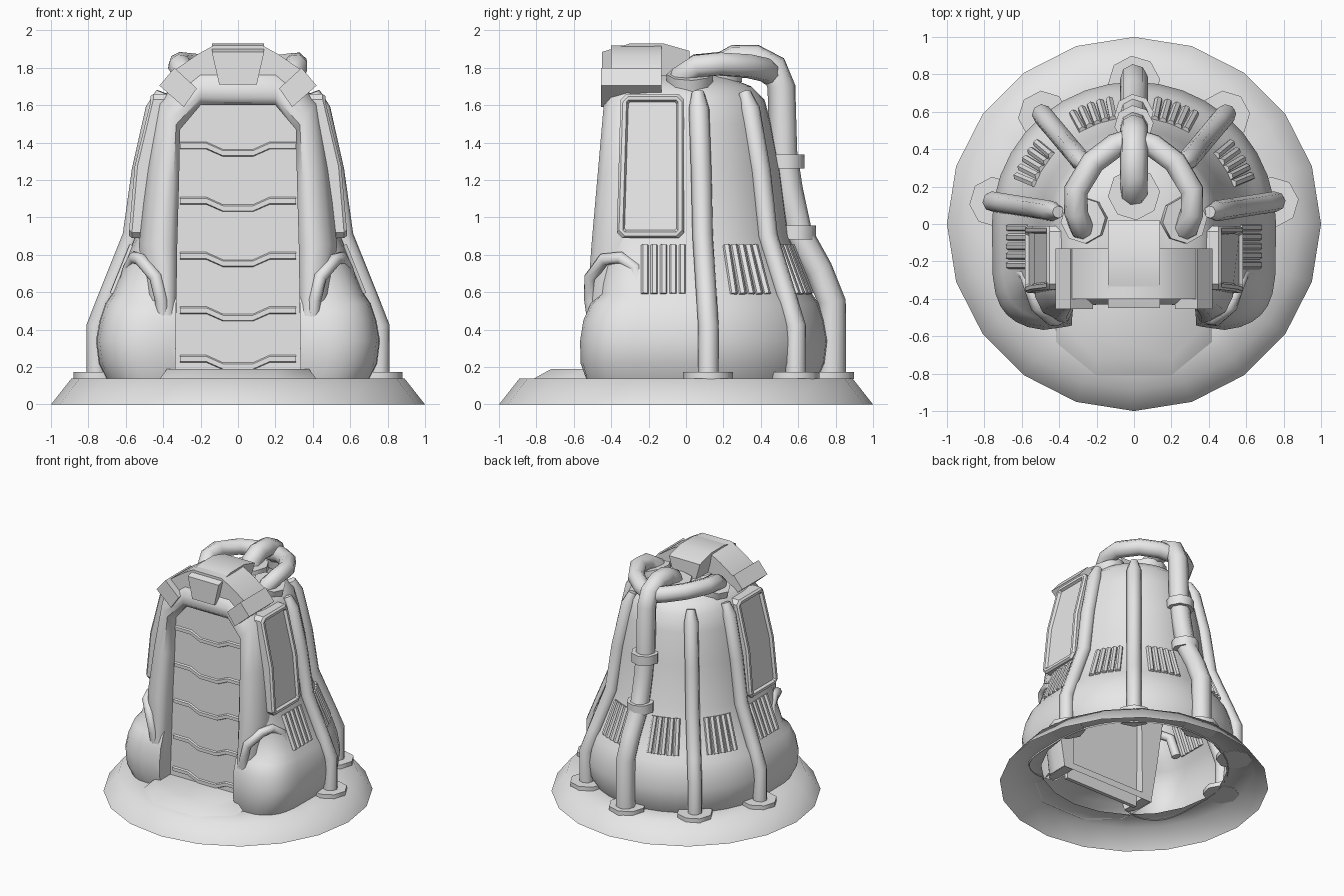
import bpy, bmesh, math
from mathutils import Vector

if "Cube" in bpy.data.objects:
    bpy.data.objects.remove(bpy.data.objects["Cube"])

grey = bpy.data.materials.new("light grey")
grey.diffuse_color = (0.8, 0.8, 0.8, 1)
grey.use_nodes = True
grey.node_tree.nodes["Principled BSDF"].inputs["Base Color"].default_value = grey.diffuse_color


def finish(name, bm, angle=40):
    """Turn a bmesh into a named, shaded object."""
    bmesh.ops.recalc_face_normals(bm, faces=bm.faces)
    me = bpy.data.meshes.new(name)
    bm.to_mesh(me)
    bm.free()
    for p in me.polygons:
        p.use_smooth = True
    me.set_sharp_from_angle(angle=math.radians(angle))
    me.materials.append(grey)
    ob = bpy.data.objects.new(name, me)
    bpy.context.collection.objects.link(ob)
    return ob


def loft(rings, cap_start=True, cap_end=True):
    """Skin a list of equal closed rings."""
    bm = bmesh.new()
    vs = [[bm.verts.new(p) for p in r] for r in rings]
    n = len(rings[0])
    for a, b in zip(vs, vs[1:]):
        for i in range(n):
            j = (i + 1) % n
            bm.faces.new((a[i], a[j], b[j], b[i]))
    if cap_start:
        bm.faces.new(vs[0][::-1])
    if cap_end:
        bm.faces.new(vs[-1])
    return bm


def prism_y(pts, y0, y1):
    """Extrude an x,z outline along y."""
    return loft([[(x, y, z) for x, z in pts] for y in (y0, y1)])


def tube(name, pts, radius, sides=8, tip=1.0):
    """Sweep a round section along a path."""
    pts = [Vector(p) for p in pts]
    rings, side = [], None
    for i, p in enumerate(pts):
        t = (pts[min(i + 1, len(pts) - 1)] - pts[max(i - 1, 0)]).normalized()
        if side is None:
            side = t.cross(Vector((0.31, 0.2, 0.9)) if abs(t.z) < 0.8 else Vector((1, 0.1, 0)))
        side = (side - t * side.dot(t)).normalized()
        up = t.cross(side)
        r = radius * (tip if i == len(pts) - 1 else 1)
        rings.append([p + (side * math.cos(a) + up * math.sin(a)) * r
                      for a in [math.tau * k / sides for k in range(sides)]])
    return finish(name, loft(rings), 50)


def disc(name, c, axis, r, h, sides=8):
    c, axis = Vector(c), Vector(axis).normalized()
    return tube(name, [c - axis * h / 2, c + axis * h / 2], r, sides)


def lerp(table, z):
    for a, b in zip(table, table[1:]):
        if z <= b[0]:
            t = (z - a[0]) / (b[0] - a[0])
            return [u + (v - u) * t for u, v in zip(a, b)]
    return list(table[-1])


# Flared base skirt, open underneath
rings = [[(r * math.sin(math.tau * i / 20), r * math.cos(math.tau * i / 20), z) for i in range(20)]
         for r, z in ((0.69, 0.14), (0.89, 0.14), (1.0, 0.0))]
finish("base_skirt", loft(rings, False, False), 65)

# Doorstep, open underneath
step = [[(x, y, z) for x, y in ((-w, -0.3), (-w, f + 0.18), (-0.2, f), (0.2, f), (w, f + 0.18), (w, -0.3))]
        for w, f, z in ((0.42, -0.82, 0.135), (0.38, -0.72, 0.19))]
finish("doorstep", loft(step, False), 65)

# Body shell: round at the back, squared at the front (z, radius, front depth, lobe dip)
BODY = [(0.13, 0.70, 0.56, 0.25), (0.22, 0.745, 0.585, 0.22), (0.34, 0.76, 0.585, 0.2),
        (0.45, 0.74, 0.57, 0.2), (0.54, 0.71, 0.53, 0.15), (0.59, 0.675, 0.47, 0.0),
        (0.75, 0.61, 0.465, 0.0), (0.9, 0.55, 0.46, 0.0), (1.25, 0.505, 0.44, 0.0),
        (1.5, 0.455, 0.41, 0.0), (1.63, 0.42, 0.40, 0.0), (1.70, 0.35, 0.34, 0.0),
        (1.76, 0.2, 0.2, 0.0)]


def body_point(z, a):
    _, r, front, dip = lerp(BODY, z)
    c, s = math.cos(a), math.sin(a)
    if s >= 0:
        return Vector((r * c, r * s, z))
    x = r * math.copysign(abs(c) ** 0.42, c)
    y = -front * abs(s) ** 0.42
    return Vector((x, y * (1 - dip * max(0, 1 - abs(x) / 0.5)), z))


body = finish("body_shell", loft([[body_point(b[0], math.tau * i / 36) for i in range(36)] for b in BODY]), 45)

# Doorway cut out of the body
DOOR = [(-0.335, 0.1), (0.335, 0.1), (0.32, 1.48), (0.2, 1.61), (-0.2, 1.61), (-0.32, 1.48)]


def door_y(z):
    return -0.405 + 0.03 * z


bm = loft([[(x, -0.9, z) for x, z in DOOR], [(x, door_y(z) + 0.015, z) for x, z in DOOR]])
cutter = finish("doorway_cutter", bm)
cutter.hide_render = True
mod = body.modifiers.new("doorway", "BOOLEAN")
mod.operation, mod.object, mod.solver = "DIFFERENCE", cutter, "EXACT"
dg = bpy.context.evaluated_depsgraph_get()
cut = bpy.data.meshes.new_from_object(body.evaluated_get(dg))
body.modifiers.clear()
body.data = cut
bpy.data.objects.remove(cutter)
bm = bmesh.new()
bm.from_mesh(cut)
under = [f for f in bm.faces if f.normal.z < -0.9 and f.calc_center_median().z < 0.14]
bmesh.ops.delete(bm, geom=under, context="FACES")
bm.to_mesh(cut)
bm.free()
cut.set_sharp_from_angle(angle=math.radians(45))

# Door leaf with bent ribs
finish("door", loft([[(x, door_y(z) + d, z) for x, z in DOOR] for d in (0, 0.03)]), 20)
for k, z0 in enumerate((0.225, 0.485, 0.775, 1.07, 1.365)):
    xs = ((-0.31, 1), (-0.17, 1), (-0.08, 0), (0.08, 0), (0.17, 1), (0.31, 1))
    sec = ((0.01, 0.035), (-0.01, 0.022), (-0.01, -0.005), (0.01, -0.015))
    bm = loft([[(x, door_y(z0) + dy, z0 - 0.03 + 0.04 * u + dz) for dy, dz in sec] for x, u in xs])
    finish("door_rib_%d" % (k + 1), bm, 20)

# Rounded door frame: inner and outer edge stations
INNER = [(0.335, 0.14), (0.33, 0.5), (0.325, 0.85), (0.315, 1.2), (0.31, 1.47), (0.2, 1.6)]
OUTER = [(0.42, 0.14), (0.48, 0.5), (0.53, 0.85), (0.485, 1.25), (0.425, 1.62), (0.2, 1.83)]
stations = list(zip(INNER, OUTER))
stations += [((-a, b), (-c, d)) for (a, b), (c, d) in stations[::-1]]
SECTION = ((0, None), (0, 0.05), (0.18, 0.005), (0.45, 0.0), (0.8, 0.035), (1, 0.12), (1, None))
rings = []
for i, o in stations:
    ring = []
    for t, d in SECTION:
        x, z = (i[0] + (o[0] - i[0]) * t, i[1] + (o[1] - i[1]) * t)
        ring.append((x, -0.3 if d is None else max(-0.58 + 0.0875 * z, -0.53) + d, z))
    rings.append(ring)
finish("door_frame", loft(rings), 50)

# Crown above the door: arch, centre block and two end blocks
ARCH = [(0.13, 1.92), (0.22, 1.87), (0.35, 1.78), (0.4, 1.70), (0.29, 1.62), (0.18, 1.74)]
finish("crown_arch", prism_y(ARCH + [(-x, z) for x, z in ARCH[::-1]], -0.4, -0.13), 50)
side = ((-0.45, 1.71), (-0.45, 1.885), (-0.3, 1.93), (-0.12, 1.93), (0.02, 1.89), (0.02, 1.75))
rings = [[(s * (0.14 if z > 1.8 else 0.1), y, z) for y, z in side] for s in (-1, 1)]
finish("crown_centre", loft(rings), 20)
for s in (1, -1):
    end = [(0.22, 1.69), (0.29, 1.59), (0.42, 1.705), (0.34, 1.80)]
    finish("crown_end", prism_y([(s * x, z) for x, z in end], -0.455, -0.13), 20)

# Side panels with raised rims, bowed slightly at mid height
ROWS = ((0.582, 0.89, -0.37, -0.01), (0.552, 1.275, -0.36, -0.01), (0.468, 1.66, -0.35, -0.01))
for s in (1, -1):
    rings = []
    for inset, depth in ((0, -0.1), (0, -0.015), (0.012, 0), (0.032, 0), (0.042, -0.02)):
        c = 0.03 if inset < 0.03 else 0.01
        (x0, z0, a0, b0), (xm, zm, am, bm_), (x1, z1, a1, b1) = ROWS
        z0, z1 = z0 + inset, z1 - inset
        pts = [(x0, a0 + inset + c, z0), (x0, b0 - inset - c, z0), (x0, b0 - inset, z0 + c),
               (xm, bm_ - inset, zm), (x1, b1 - inset, z1 - c), (x1, b1 - inset - c, z1),
               (x1, a1 + inset + c, z1), (x1, a1 + inset, z1 - c), (xm, am + inset, zm),
               (x0, a0 + inset, z0 + c)]
        rings.append([(s * (x + depth), y, z) for x, y, z in pts])
    finish("side_panel", loft(rings), 25)

# Thin pipes up the body, with foot flanges
PIPE = ((0.765, 0.14), (0.765, 0.42), (0.7, 0.58), (0.57, 0.9), (0.52, 1.25), (0.445, 1.58), (0.41, 1.67))
for deg in (9, 50, 130, 171):
    c, s = math.cos(math.radians(deg)), math.sin(math.radians(deg))
    tube("body_pipe", [(r * c, r * s, z) for r, z in PIPE], 0.055, 8, 0.6)
    disc("pipe_foot", (0.755 * c, 0.755 * s, 0.155), (0, 0, 1), 0.135, 0.035)

# Large back pipe over the top, with collars and flanges
BACK = ((0.78, 0.14), (0.78, 0.55), (0.71, 0.72), (0.6, 0.92), (0.55, 1.15), (0.52, 1.35), (0.51, 1.7),
        (0.47, 1.8), (0.37, 1.85), (0.26, 1.85), (0.18, 1.81), (0.15, 1.7))
tube("back_pipe", [(0, y, z) for y, z in BACK], 0.075, 8)
disc("back_pipe_foot", (0, 0.76, 0.155), (0, 0, 1), 0.14, 0.035)
disc("back_pipe_top_flange", (0, 0.16, 1.76), (0, 0, 1), 0.14, 0.07)
disc("back_pipe_collar_low", (0, 0.59, 0.92), (0, 0, 1), 0.105, 0.075)
disc("back_pipe_collar_high", (0, 0.53, 1.3), (0, 0, 1), 0.105, 0.075)

for s in (1, -1):
    # Curved top pipes joining the back pipe
    top = ((0.25, -0.04, 1.68), (0.28, -0.02, 1.76), (0.31, 0.06, 1.81), (0.31, 0.18, 1.82),
           (0.22, 0.33, 1.81), (0.1, 0.42, 1.79), (0, 0.45, 1.77))
    tube("top_pipe", [(s * x, y, z) for x, y, z in top], 0.065, 8)
    disc("top_pipe_flange", (s * 0.26, 0.02, 1.725), (s * 0.3, 0, 1), 0.125, 0.09)
    # Small front hoses
    hose = ((0.40, -0.49, 0.42), (0.41, -0.51, 0.56), (0.44, -0.51, 0.68), (0.52, -0.44, 0.775),
            (0.55, -0.35, 0.785), (0.58, -0.27, 0.73), (0.62, -0.25, 0.58))
    tube("front_hose", [(s * x, y, z) for x, y, z in hose], 0.035, 8)
    # Vent slats
    for deg0, span in ((-9, 5), (31, 5), (70, 5)):
        for k in range(span):
            a = math.radians(deg0 + (k - (span - 1) / 2) * 4.4)
            if deg0 < 0:
                y = -0.12 + (k - 2) * 0.05
                ends = [Vector((lerp(BODY, z)[1] - 0.008, y, z)) for z in (0.59, 0.72, 0.85)]
            else:
                ends = [body_point(z, a) * 1 for z in (0.59, 0.72, 0.85)]
            tube("vent_slat", [(s * p.x, p.y, p.z) for p in ends], 0.022, 6)
